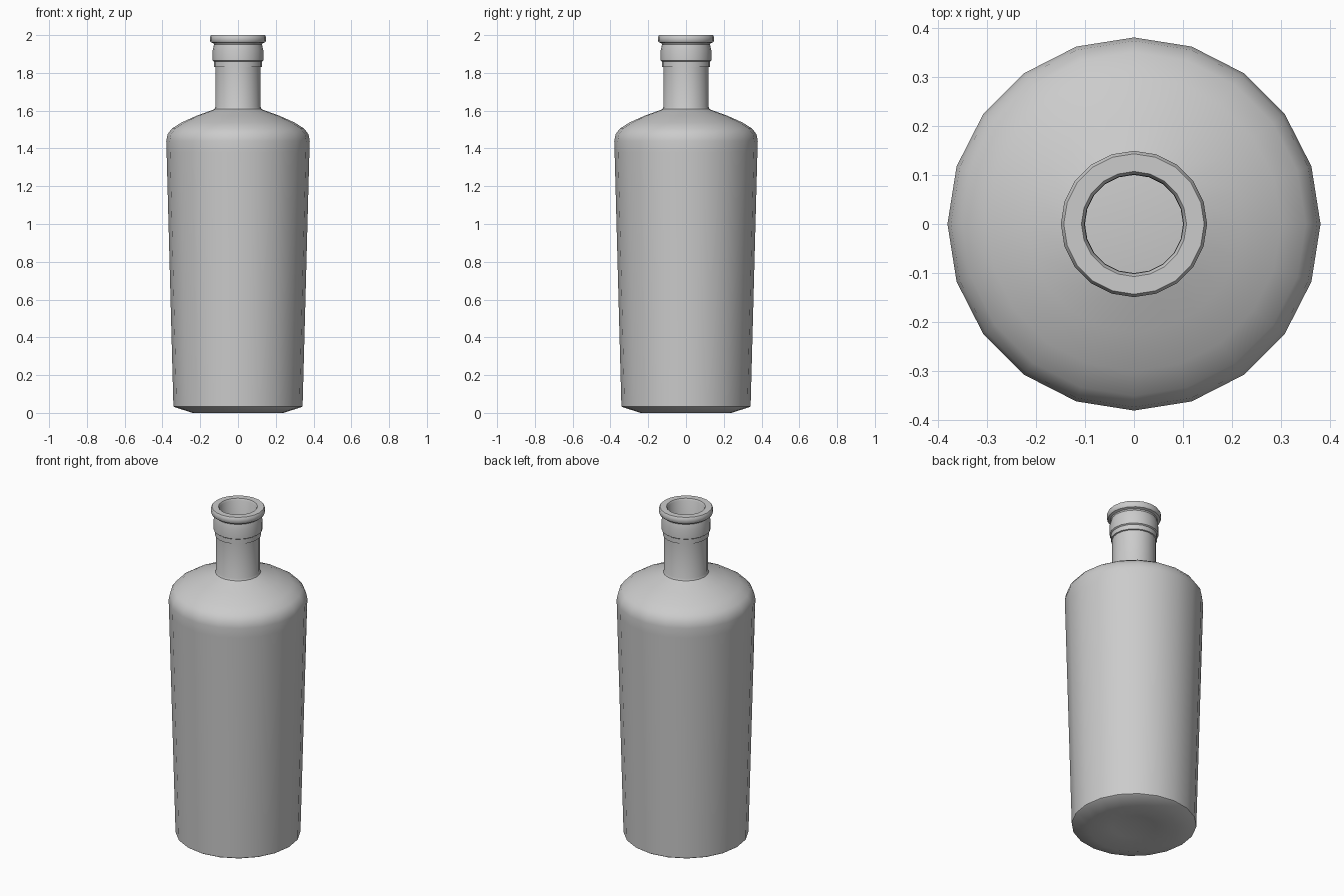
import bpy, bmesh, math

if "Cube" in bpy.data.objects:
    bpy.data.objects.remove(bpy.data.objects["Cube"])

SIDES = 20

# Outer profile (radius, height) from base centre to lip
outer = [(0, 0.03), (0.12, 0.022), (0.24, 0.0), (0.335, 0.03), (0.342, 0.035),
         (0.378, 1.38), (0.38, 1.44), (0.373, 1.475), (0.35, 1.505),
         (0.30, 1.537), (0.22, 1.573), (0.15, 1.598), (0.125, 1.608),
         (0.12, 1.62), (0.12, 1.83), (0.127, 1.832), (0.127, 1.86),
         (0.134, 1.865), (0.134, 1.92), (0.127, 1.95), (0.13, 1.957),
         (0.144, 1.962), (0.149, 1.97), (0.149, 1.99), (0.143, 2.0)]
# Inner profile from mouth to inside floor
inner = [(0.107, 2.0), (0.101, 1.99), (0.10, 1.60), (0.14, 1.58), (0.21, 1.555),
         (0.29, 1.52), (0.34, 1.485), (0.36, 1.44), (0.358, 1.38),
         (0.322, 0.055), (0.24, 0.025), (0.12, 0.042), (0, 0.05)]


def lathe(name, profile):
    bm = bmesh.new()
    rings = []
    for r, z in profile:
        n = 1 if r == 0 else SIDES
        rings.append([bm.verts.new((r * math.cos(math.tau * i / SIDES),
                                    r * math.sin(math.tau * i / SIDES), z))
                      for i in range(n)])
    for a, b in zip(rings, rings[1:]):
        for i in range(SIDES):
            j = (i + 1) % SIDES
            if len(a) == 1:
                bm.faces.new((a[0], b[j], b[i]))
            elif len(b) == 1:
                bm.faces.new((a[i], a[j], b[0]))
            else:
                bm.faces.new((a[i], a[j], b[j], b[i]))
    bmesh.ops.recalc_face_normals(bm, faces=bm.faces)
    mesh = bpy.data.meshes.new(name)
    bm.to_mesh(mesh)
    bm.free()
    obj = bpy.data.objects.new(name, mesh)
    bpy.context.collection.objects.link(obj)
    bpy.context.view_layer.objects.active = obj
    obj.select_set(True)
    bpy.ops.object.shade_smooth_by_angle(angle=math.radians(35))
    return obj


# Hollow glass bottle
lathe("bottle", outer + inner)
